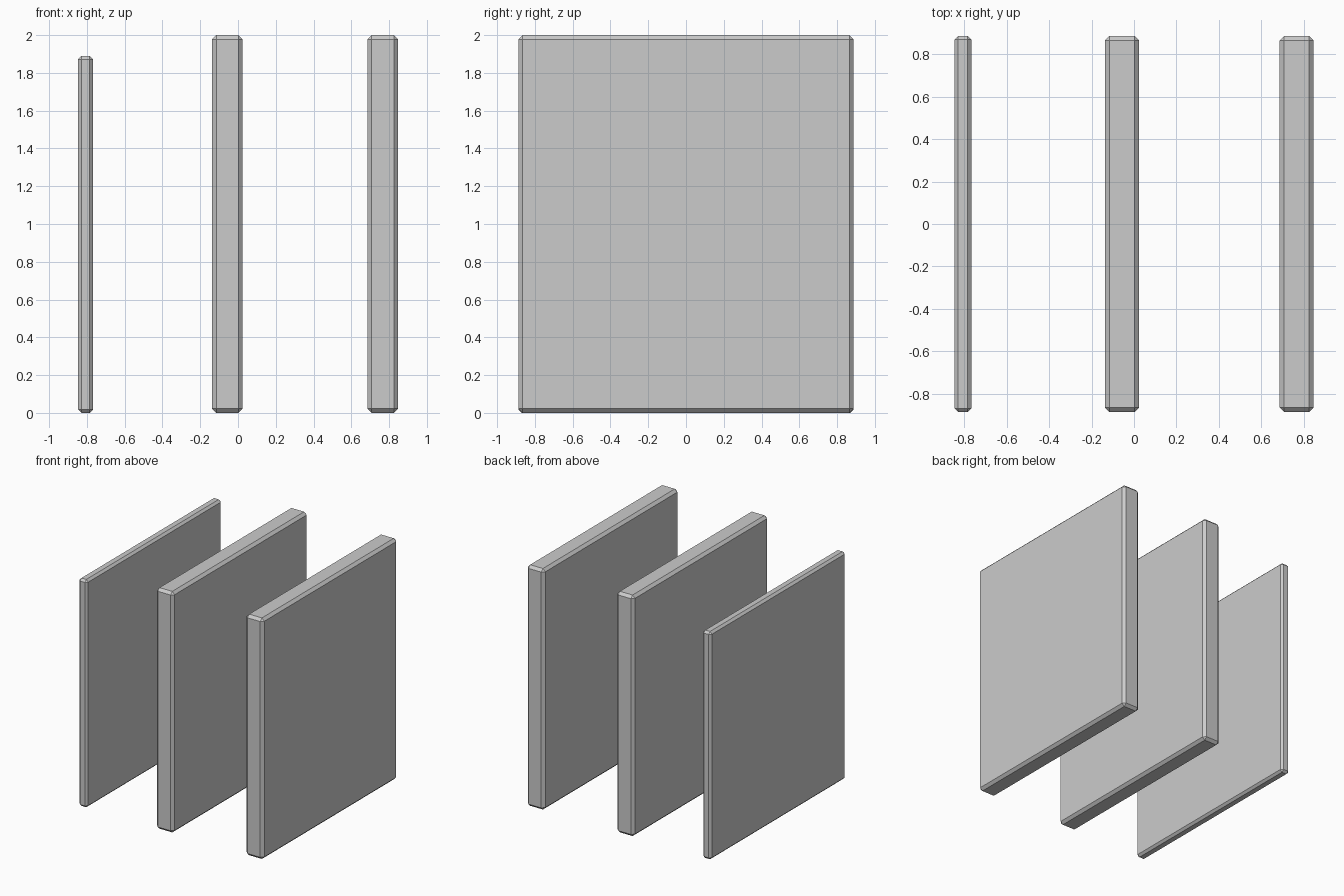
import bpy, bmesh
from mathutils import Vector

if "Cube" in bpy.data.objects:
    bpy.data.objects.remove(bpy.data.objects["Cube"])


def panel(name, x0, x1, height, half_depth, chamfer):
    """Upright slab standing on z = 0 with every edge chamfered."""
    bm = bmesh.new()
    bmesh.ops.create_cube(bm, size=1)
    bmesh.ops.scale(bm, vec=Vector((x1 - x0, 2 * half_depth, height)), verts=bm.verts)
    bmesh.ops.bevel(bm, geom=bm.edges[:], offset=chamfer, segments=1,
                    affect='EDGES', profile=0.5)
    mesh = bpy.data.meshes.new(name)
    bm.to_mesh(mesh)
    bm.free()
    obj = bpy.data.objects.new(name, mesh)
    obj.location = ((x0 + x1) / 2, 0, height / 2)
    bpy.context.collection.objects.link(obj)
    return obj


# Thin, slightly shorter panel on the left, two thick panels to its right
panel("thin_panel", -0.847, -0.767, 1.89, 0.887, 0.018)
panel("middle_panel", -0.137, 0.024, 2.0, 0.887, 0.022)
panel("right_panel", 0.686, 0.847, 2.0, 0.887, 0.022)
